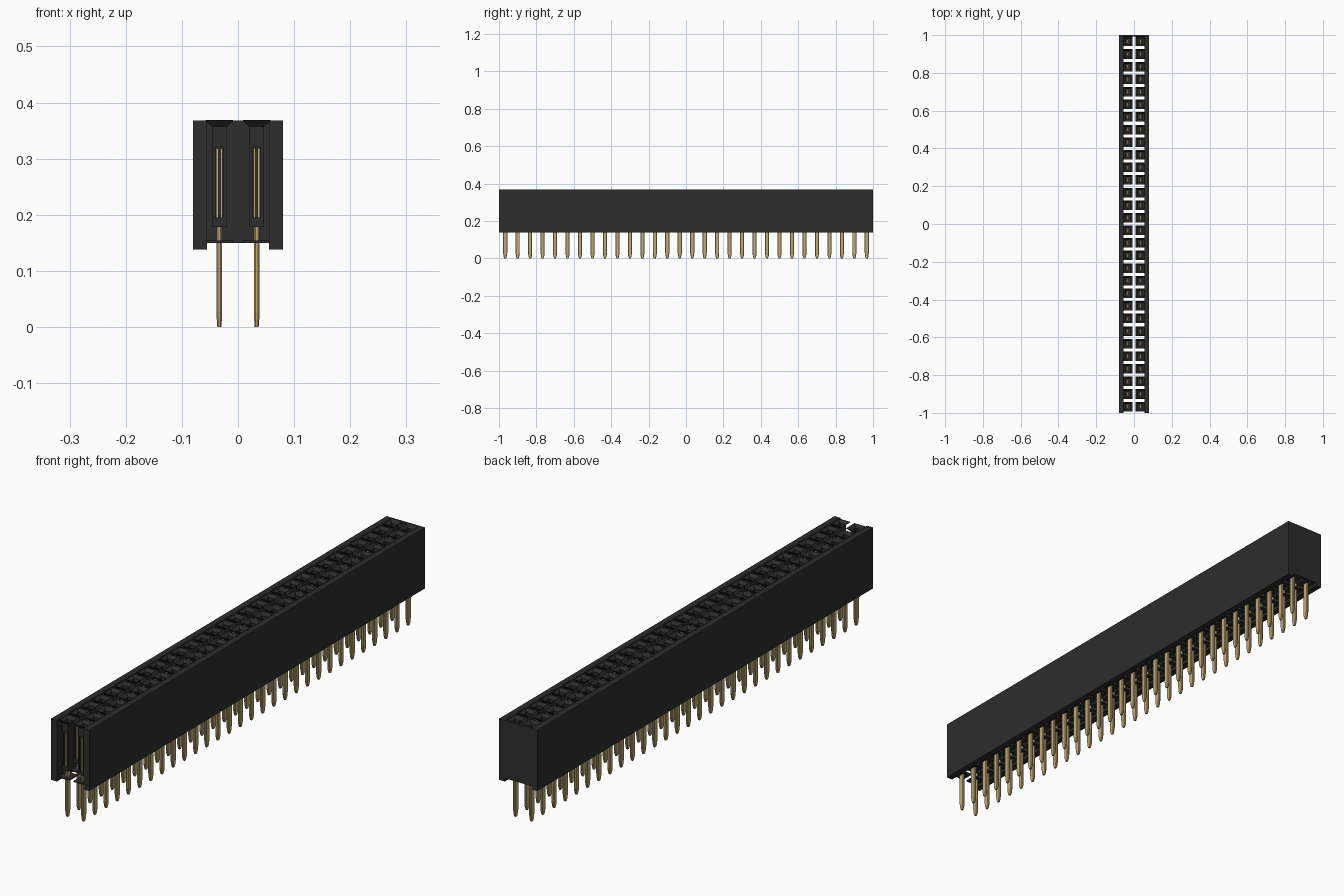
import bpy, bmesh

cube = bpy.data.objects.get("Cube")
if cube:
    bpy.data.objects.remove(cube, do_unlink=True)

ROWS = 30
PITCH = 2 / ROWS
CX, CY = PITCH / 2, -1 + PITCH / 2      # centre of the first cell
TOP, FLOOR, SKIRT = 0.368, 0.15, 0.138


def material(name, colour, rough):
    m = bpy.data.materials.new(name)
    m.use_nodes = True
    m.diffuse_color = (*colour, 1)
    bsdf = m.node_tree.nodes["Principled BSDF"]
    bsdf.inputs["Base Color"].default_value = (*colour, 1)
    bsdf.inputs["Roughness"].default_value = rough
    return m


BLACK = material("black plastic", (0.026, 0.026, 0.026), 0.6)
GOLD = material("gold metal", (0.54, 0.40, 0.18), 0.5)


def finish(name, bm, mat, repeat=False, mirror=True, thickness=0):
    """Turn a bmesh into an object, optionally repeated along y and mirrored in x."""
    bmesh.ops.recalc_face_normals(bm, faces=bm.faces)
    me = bpy.data.meshes.new(name)
    bm.to_mesh(me)
    bm.free()
    me.materials.append(mat)
    ob = bpy.data.objects.new(name, me)
    bpy.context.collection.objects.link(ob)
    if thickness:
        s = ob.modifiers.new("thickness", 'SOLIDIFY')
        s.thickness, s.offset = thickness, 0
    if repeat:
        a = ob.modifiers.new("rows", 'ARRAY')
        a.count = ROWS
        a.use_relative_offset = False
        a.use_constant_offset = True
        a.constant_offset_displace = (0, PITCH, 0)
    if mirror:
        ob.modifiers.new("mirror", 'MIRROR')
    return ob


def quad(bm, *pts):
    bm.faces.new([bm.verts.new(p) for p in pts])


def box(bm, x0, x1, y0, y1, z0, z1):
    lo = [bm.verts.new(p) for p in ((x0, y0, z0), (x1, y0, z0), (x1, y1, z0), (x0, y1, z0))]
    hi = [bm.verts.new((v.co.x, v.co.y, z1)) for v in lo]
    bm.faces.new(lo)
    bm.faces.new(hi)
    for i in range(4):
        j = (i + 1) % 4
        bm.faces.new((lo[i], lo[j], hi[j], hi[i]))


def loft(bm, sections):
    """Join chamfered rectangular sections given as (half x, half y, chamfer, z)."""
    rings = []
    for hx, hy, c, z in sections:
        pts = ((hx, hy - c), (hx - c, hy), (c - hx, hy), (-hx, hy - c),
               (-hx, c - hy), (c - hx, -hy), (hx - c, -hy), (hx, c - hy))
        rings.append([bm.verts.new((CX + x, CY + y, z)) for x, y in pts])
    for a, b in zip(rings, rings[1:]):
        for i in range(8):
            j = (i + 1) % 8
            bm.faces.new((a[i], a[j], b[j], b[i]))
    bm.faces.new(rings[0])
    bm.faces.new(rings[-1])


# Long side walls, reaching down as skirts
bm = bmesh.new()
box(bm, 0.055, 0.08, -1, 1, SKIRT, TOP)
finish("side_walls", bm, BLACK)

# Closed back end; the front end stays open
bm = bmesh.new()
box(bm, -0.055, 0.055, 0.992, 1, FLOOR, TOP)
finish("back_end_wall", bm, BLACK, mirror=False)

# Socket cells: funnel mouth, slotted shaft, shaft floor
bm = bmesh.new()
F, SX, SY = 0.025, 0.0125, 0.015
NECK, BASE = 0.357, 0.178
SLOT, SLOT_LO, SLOT_HI = 0.007, 0.195, 0.322
corners = ((-1, -1), (1, -1), (1, 1), (-1, 1))
for (ax, ay), (bx, by) in zip(corners, corners[1:] + corners[:1]):
    quad(bm, (CX + ax * F, CY + ay * F, TOP), (CX + bx * F, CY + by * F, TOP),
         (CX + bx * SX, CY + by * SY, NECK), (CX + ax * SX, CY + ay * SY, NECK))
for s in (-1, 1):
    x, y = CX + s * SX, CY + s * SY
    quad(bm, (x, CY - SY, BASE), (x, CY + SY, BASE), (x, CY + SY, NECK), (x, CY - SY, NECK))
    for x0, x1, z0, z1 in ((-SX, -SLOT, BASE, NECK), (SLOT, SX, BASE, NECK),
                           (-SLOT, SLOT, BASE, SLOT_LO), (-SLOT, SLOT, SLOT_HI, NECK)):
        quad(bm, (CX + x0, y, z0), (CX + x1, y, z0), (CX + x1, y, z1), (CX + x0, y, z1))
quad(bm, *[(CX + a * SX, CY + b * SY, BASE) for a, b in corners])
bmesh.ops.remove_doubles(bm, verts=bm.verts, dist=1e-5)
finish("socket_cells", bm, BLACK, repeat=True, thickness=0.001)

# Floor pads under each cell
bm = bmesh.new()
box(bm, CX - F, CX + F, CY - F, CY + F, FLOOR, FLOOR + 0.004)
finish("floor_pads", bm, BLACK, repeat=True)

# Solder pins with tapered tips
bm = bmesh.new()
loft(bm, ((0.0035, 0.005, 0.0015, 0), (0.0045, 0.009, 0.002, 0.012),
          (0.005, 0.011, 0.0025, 0.028), (0.005, 0.011, 0.0025, 0.195)))
finish("solder_pins", bm, GOLD, repeat=True)

# Twin contact prongs inside each socket
bm = bmesh.new()
for s in (-1, 1):
    x = CX + s * 0.0038
    box(bm, x - 0.002, x + 0.002, CY - 0.009, CY + 0.009, 0.19, 0.318)
finish("contact_prongs", bm, GOLD, repeat=True)
